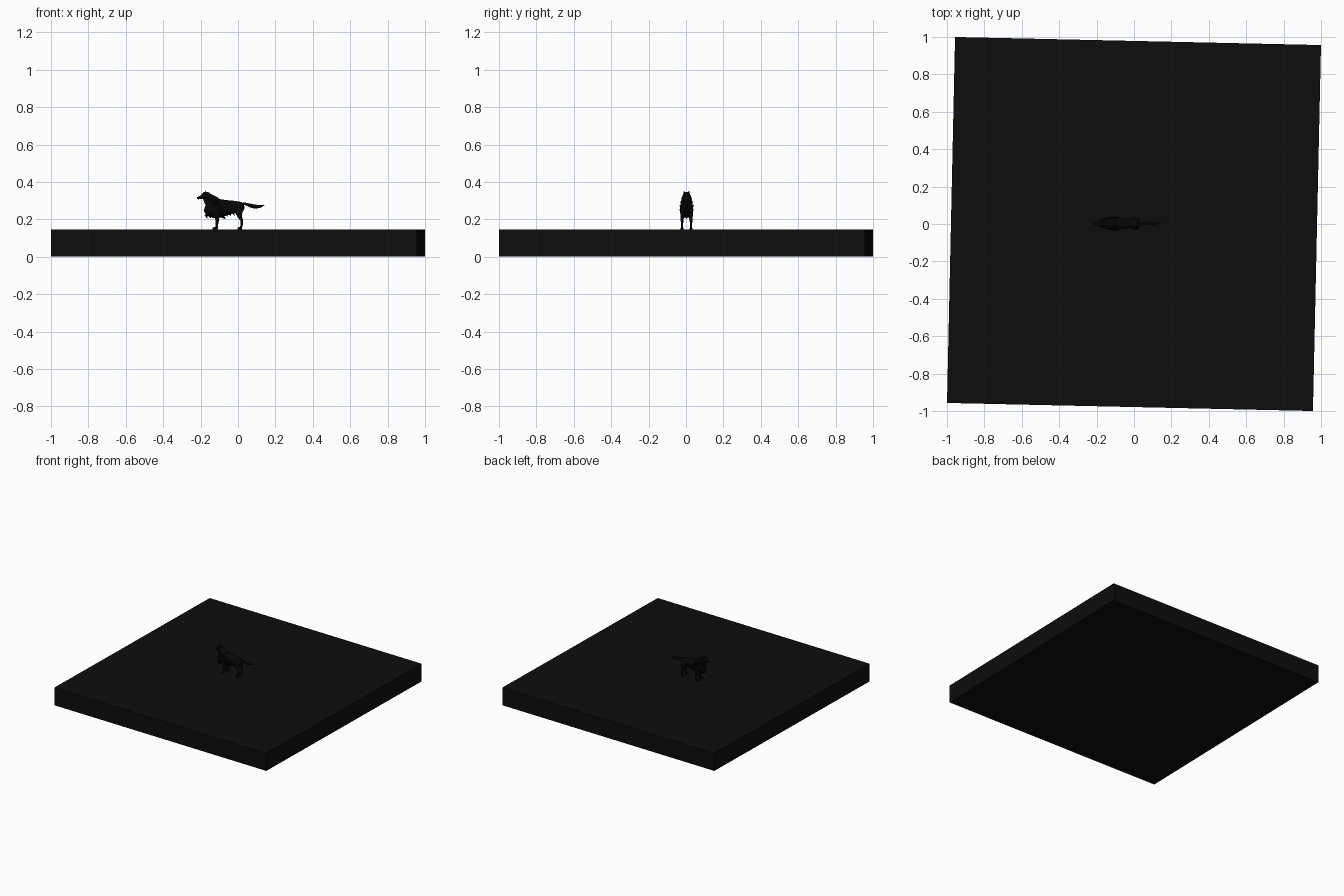
import bpy, bmesh, math
from mathutils import Vector, Matrix

cube = bpy.data.objects.get("Cube")
if cube:
    bpy.data.objects.remove(cube, do_unlink=True)


def material(name, v):
    m = bpy.data.materials.new(name)
    m.use_nodes = True
    m.diffuse_color = (v, v, v, 1)
    m.node_tree.nodes["Principled BSDF"].inputs["Base Color"].default_value = (v, v, v, 1)
    return m


SLAB = material("near black", 0.004)
FUR = material("black fur", 0.002)
MID = 0.003  # y of the animal's middle plane


def finish(name, bm, mat, smooth=True):
    bmesh.ops.recalc_face_normals(bm, faces=bm.faces)
    me = bpy.data.meshes.new(name)
    bm.to_mesh(me)
    bm.free()
    me.materials.append(mat)
    for p in me.polygons:
        p.use_smooth = smooth
    ob = bpy.data.objects.new(name, me)
    bpy.context.collection.objects.link(ob)
    return ob


def loft(name, rings, sides=12):
    """Tube through rings of (x, y, z, half thickness, half width along y)."""
    bm = bmesh.new()
    pts = [Vector(r[:3]) for r in rings]
    loops = []
    for i, (x, y, z, t, w) in enumerate(rings):
        d = pts[min(i + 1, len(pts) - 1)] - pts[max(i - 1, 0)]
        d.y = 0
        d.normalize()
        n = Vector((-d.z, 0, d.x))
        loops.append([bm.verts.new(pts[i] + n * t * math.cos(a) + Vector((0, w * math.sin(a), 0)))
                      for a in (math.tau * k / sides for k in range(sides))])
    for a, b in zip(loops, loops[1:]):
        for k in range(sides):
            j = (k + 1) % sides
            bm.faces.new((a[k], a[j], b[j], b[k]))
    bm.faces.new(loops[0])
    bm.faces.new(loops[-1])
    return finish(name, bm, FUR)


def add_tuft(bm, base, tip, radius):
    base, tip = Vector(base), Vector(tip)
    d = tip - base
    rot = d.to_track_quat('Z', 'Y').to_matrix().to_4x4()
    bmesh.ops.create_cone(bm, cap_ends=True, segments=5, radius1=radius, radius2=0,
                          depth=d.length, matrix=Matrix.Translation((base + tip) / 2) @ rot)


# Ground slab, turned slightly
bm = bmesh.new()
bmesh.ops.create_cube(bm, size=1, matrix=Matrix.Rotation(math.radians(-1.26), 4, 'Z')
                      @ Matrix.Translation((0, 0, 0.0725)) @ Matrix.Diagonal((1.957, 1.957, 0.145, 1)))
finish("ground_slab", bm, SLAB, False)

# Torso, from chest to rump
loft("torso", [(-.178, MID, .262, .018, .012), (-.165, MID, .258, .036, .025),
               (-.135, MID, .257, .050, .034), (-.10, MID, .260, .049, .034),
               (-.06, MID, .262, .041, .029), (-.02, MID, .266, .033, .025),
               (.008, MID, .265, .030, .026), (.026, MID, .266, .022, .018),
               (.034, MID, .268, .008, .007)])

# Neck and head
loft("neck", [(-.115, MID, .272, .040, .030), (-.140, MID, .290, .040, .029),
              (-.160, MID, .312, .030, .023), (-.176, MID, .326, .018, .016)])
loft("head", [(-.148, MID, .326, .010, .010), (-.160, MID, .328, .019, .019),
              (-.178, MID, .327, .020, .020), (-.190, MID, .322, .014, .014),
              (-.199, MID, .317, .009, .009), (-.213, MID, .314, .007, .007),
              (-.219, MID, .314, .004, .004)])

# Bushy tail
loft("tail", [(.012, MID, .286, .006, .006), (.040, MID, .282, .007, .006),
              (.065, MID, .274, .010, .008), (.090, MID, .268, .011, .009),
              (.115, MID, .268, .008, .007), (.142, MID, .275, .001, .001)])

# Legs and ears in mirrored pairs
for side, s in (("left", 1), ("right", -1)):
    y = MID + s * .024
    loft(side + "_front_leg", [(-.118, y - s * .004, .250, .024, .011), (-.113, y, .220, .015, .010),
                               (-.111, y, .195, .009, .008), (-.113, y, .172, .007, .006),
                               (-.114, y, .157, .007, .006), (-.122, y, .145, .011, .008)], 10)
    loft(side + "_hind_leg", [(.006, y - s * .006, .268, .024, .010), (.004, y, .240, .021, .011),
                              (.009, y, .215, .012, .009), (.020, y, .194, .007, .006),
                              (.020, y, .172, .006, .006), (.016, y, .156, .006, .006),
                              (.010, y, .145, .010, .008)], 10)
    for part, x in (("front_paw", -.125), ("hind_paw", .009)):
        bm = bmesh.new()
        bmesh.ops.create_uvsphere(bm, u_segments=10, v_segments=6, radius=1,
                                  matrix=Matrix.Translation((x, y, .151))
                                  @ Matrix.Diagonal((.014, .008, .007, 1)))
        finish(side + "_" + part, bm, FUR)
    bm = bmesh.new()
    add_tuft(bm, (-.171, MID + s * .011, .336), (-.176, MID + s * .014, .354), .008)
    finish(side + "_ear", bm, FUR, False)

# Shaggy mane: rows of tufts swept back and down around the neck
bm = bmesh.new()
for row in range(5):
    f = row / 4
    cx, cz = -.162 + .062 * f, .308 - .048 * f
    rz, ry = .026 + .022 * f, .021 + .012 * f
    for k in range(14):
        a = math.tau * (k + row % 2 / 2) / 14
        out = Vector((0, math.sin(a), math.cos(a)))
        base = Vector((cx - .012 * math.cos(a), MID + out.y * ry * .9, cz + out.z * rz * .9))
        tip = base + Vector((.024, out.y * .004, out.z * .006 - .010))
        add_tuft(bm, base, tip, .010)
finish("mane", bm, FUR, False)

# Hanging chest and belly fur
bm = bmesh.new()
for k in range(9):
    x = -.172 + k * .018
    z = .226 + max(0, k - 3) * .003
    for s in (-1, 0, 1):
        add_tuft(bm, (x, MID + s * .015, z), (x + .008, MID + s * .015, z - .022), .011)
finish("belly_fur", bm, FUR, False)
